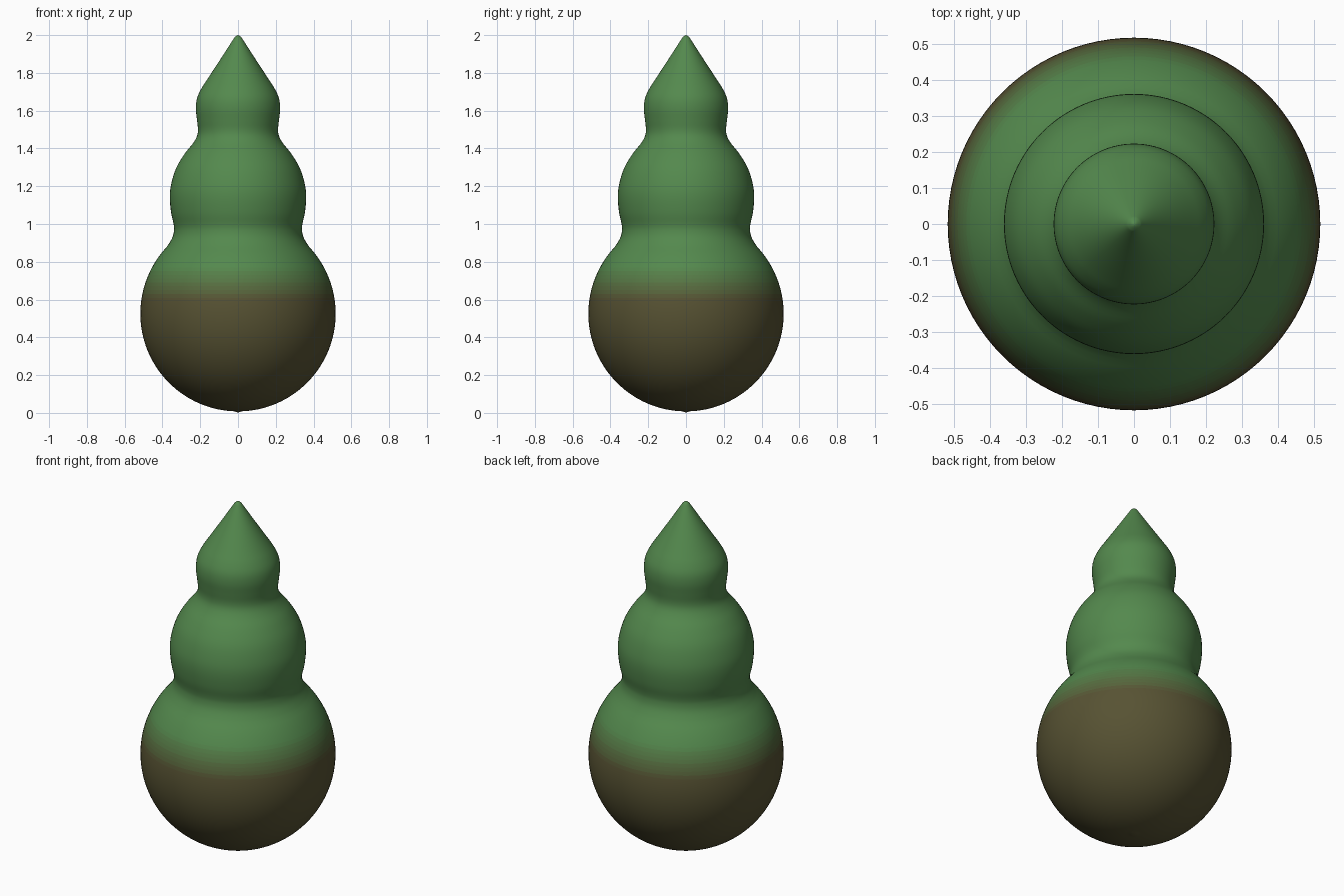
import bpy, bmesh, math
from mathutils import Vector

if "Cube" in bpy.data.objects:
    bpy.data.objects.remove(bpy.data.objects["Cube"])

SEGMENTS = 96
BULB_R, BULB_Z = 0.517, 0.525
GREEN, BROWN = (0.088, 0.25, 0.075), (0.095, 0.085, 0.033)
BLEND_LOW, BLEND_HIGH, STEPS = 0.60, 0.78, 12


def smooth_curve(pts, n):
    """Catmull-Rom curve through the points."""
    out = []
    for i in range(1, len(pts) - 2):
        a, b, c, d = (Vector(p) for p in pts[i - 1:i + 3])
        for k in range(n):
            t = k / n
            out.append(0.5 * (2 * b + (c - a) * t + (2 * a - 5 * b + 4 * c - d) * t * t
                              + (3 * b - a - 3 * c + d) * t ** 3))
    return out


# Round bulb at the bottom, up to just under the first neck
profile = [Vector((0, 0.002))]
for i in range(1, 56):
    a = math.radians(-90 + 130 * i / 55)
    profile.append(Vector((BULB_R * math.cos(a), BULB_Z + BULB_R * math.sin(a))))

# Two upper tiers with necks, ending in a cone with a rounded tip
upper = [(0.424, 0.821), (0.378, 0.878), (0.349, 0.925), (0.339, 0.965), (0.341, 1.0),
         (0.354, 1.06), (0.361, 1.14), (0.354, 1.21), (0.328, 1.295), (0.284, 1.37),
         (0.240, 1.425), (0.218, 1.463), (0.212, 1.5), (0.217, 1.55), (0.223, 1.61),
         (0.217, 1.665), (0.195, 1.715), (0.160, 1.77), (0.088, 1.88), (0.030, 1.97),
         (0.016, 1.99), (0, 2.0), (-0.016, 1.99)]
profile += smooth_curve(upper, 4) + [Vector((0, 2.0))]

# Turn the profile around z
bm = bmesh.new()
verts = [bm.verts.new((p.x, 0, p.y)) for p in profile]
edges = [bm.edges.new(e) for e in zip(verts, verts[1:])]
bmesh.ops.spin(bm, geom=verts + edges, cent=(0, 0, 0), axis=(0, 0, 1),
               angle=math.tau, steps=SEGMENTS)
bmesh.ops.remove_doubles(bm, verts=bm.verts[:], dist=0.0002)
bmesh.ops.recalc_face_normals(bm, faces=bm.faces[:])

# Fade from brown to green by height
for f in bm.faces:
    t = (f.calc_center_median().z - BLEND_LOW) / (BLEND_HIGH - BLEND_LOW)
    f.material_index = round(STEPS * min(1, max(0, t)))
    f.smooth = True

mesh = bpy.data.meshes.new("tiered_topiary")
bm.to_mesh(mesh)
bm.free()
for i in range(STEPS + 1):
    t = i / STEPS
    mat = bpy.data.materials.new(f"foliage_{i}")
    mat.diffuse_color = tuple(b + (g - b) * t for b, g in zip(BROWN, GREEN)) + (1,)
    mat.use_nodes = True
    mat.node_tree.nodes["Principled BSDF"].inputs["Base Color"].default_value = mat.diffuse_color
    mesh.materials.append(mat)
bpy.context.collection.objects.link(bpy.data.objects.new("tiered_topiary", mesh))
